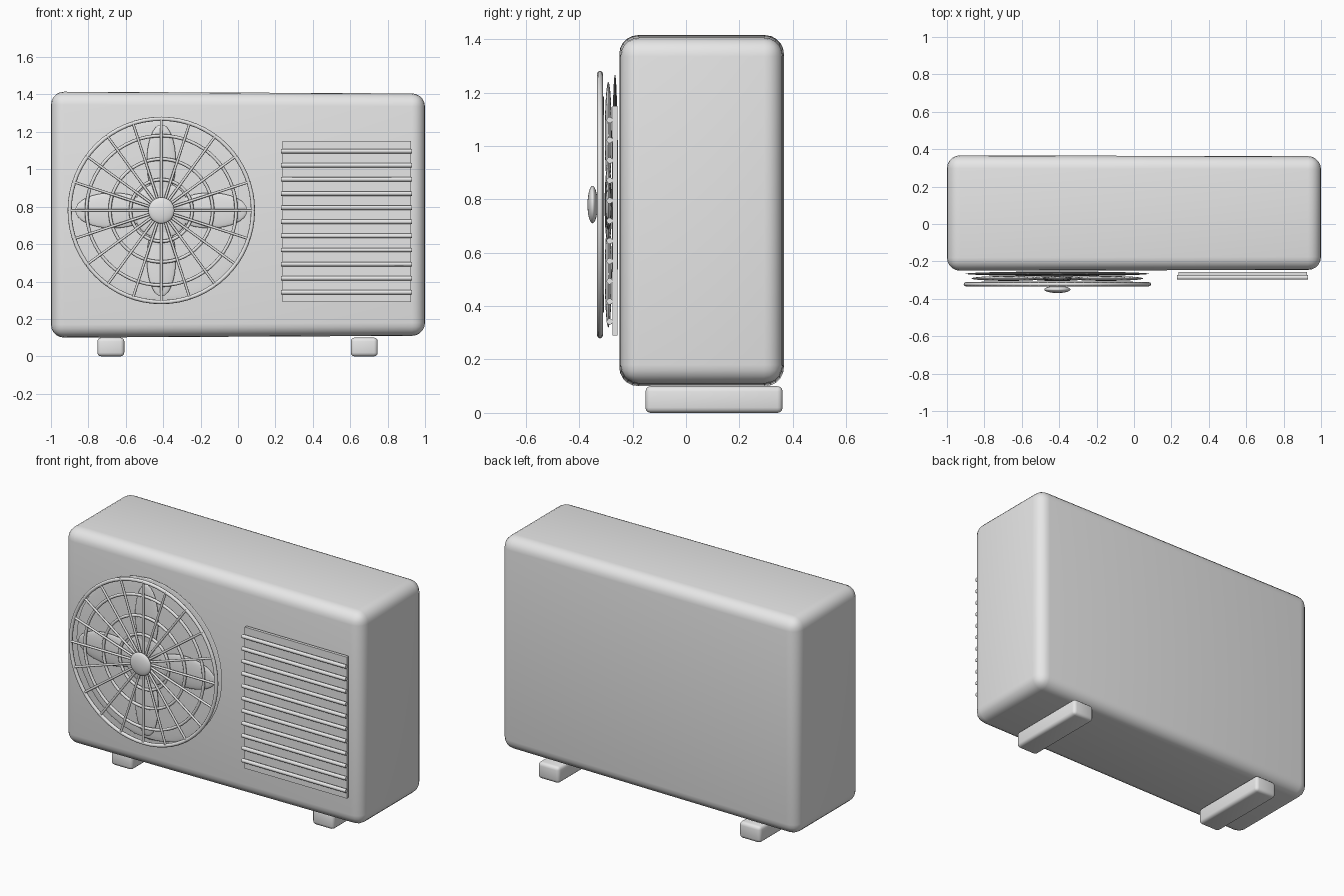
import bpy, bmesh, math
from mathutils import Vector

if "Cube" in bpy.data.objects:
    bpy.data.objects.remove(bpy.data.objects["Cube"])

grey = bpy.data.materials.new("light_grey")
grey.diffuse_color = (0.8, 0.8, 0.8, 1)
grey.use_nodes = True
grey.node_tree.nodes["Principled BSDF"].inputs["Base Color"].default_value = grey.diffuse_color

FAN_X, FAN_Z = -0.41, 0.78


def finish(ob, name, angle=40):
    ob.name = name
    ob.data.materials.clear()
    ob.data.materials.append(grey)
    bpy.ops.object.select_all(action='DESELECT')
    ob.select_set(True)
    bpy.context.view_layer.objects.active = ob
    bpy.ops.object.transform_apply(location=False, rotation=True, scale=True)
    bpy.ops.object.shade_smooth_by_angle(angle=math.radians(angle))
    return ob


def box(name, lo, hi, bevel=0.0, segs=3, taper=0.0):
    lo, hi = Vector(lo), Vector(hi)
    bm = bmesh.new()
    bmesh.ops.create_cube(bm, size=1)
    for v in bm.verts:
        v.co = Vector(v.co[i] * (hi - lo)[i] for i in range(3))
        if v.co.x > 0:  # slightly smaller right end
            v.co.y *= 1 - taper
            v.co.z *= 1 - taper
    if bevel:
        bmesh.ops.bevel(bm, geom=bm.edges[:], offset=bevel, segments=segs,
                        profile=0.5, affect='EDGES')
    me = bpy.data.meshes.new(name)
    bm.to_mesh(me)
    bm.free()
    ob = bpy.data.objects.new(name, me)
    ob.location = (lo + hi) / 2
    bpy.context.collection.objects.link(ob)
    return finish(ob, name)


def ellipsoid(name, loc, radii, turn=0.0, segs=32):
    bpy.ops.mesh.primitive_uv_sphere_add(segments=segs, ring_count=16, location=loc,
                                         rotation=(0, turn, 0))
    ob = bpy.context.object
    ob.scale = radii
    return finish(ob, name)


def ring(name, radius, thick, y):
    bpy.ops.mesh.primitive_torus_add(major_radius=radius, minor_radius=thick,
                                     major_segments=64, minor_segments=8,
                                     location=(FAN_X, y, FAN_Z),
                                     rotation=(math.pi / 2, 0, 0))
    return finish(bpy.context.object, name, 60)


def rod(name, a, b, r):
    a, b = Vector(a), Vector(b)
    bpy.ops.mesh.primitive_cylinder_add(vertices=8, radius=r, depth=(b - a).length,
                                        location=(a + b) / 2)
    ob = bpy.context.object
    ob.rotation_euler = (b - a).to_track_quat('Z', 'Y').to_euler()
    return finish(ob, name, 60)


# Rounded cabinet and feet
box("cabinet", (-1, -0.25, 0.10), (1, 0.367, 1.415), 0.07, 5, 0.015)
for side, x in (("left", -0.68), ("right", 0.675)):
    box(side + "_foot", (x - 0.072, -0.152, 0), (x + 0.072, 0.362, 0.10), 0.02)

# Fan backing disc, blades and hub
ellipsoid("fan_back_disc", (FAN_X, -0.266, FAN_Z), (0.49, 0.012, 0.49), segs=64)
for i in range(4):
    a = i * math.pi / 2
    width = 0.095 if i % 2 == 0 else 0.078
    ellipsoid("fan_blade", (FAN_X + 0.26 * math.cos(a), -0.291, FAN_Z - 0.26 * math.sin(a)),
              (0.20, 0.013, width), a)
ellipsoid("fan_hub", (FAN_X, -0.291, FAN_Z), (0.15, 0.014, 0.15))

# Grille rings, spokes and centre cap
ring("grille_rim", 0.49, 0.011, -0.322)
for r in (0.40, 0.275, 0.165):
    ring("grille_ring", r, 0.009, -0.316)
for i in range(20):
    a = i * math.tau / 20
    c, s = math.cos(a), math.sin(a)
    rod("grille_spoke", (FAN_X, -0.325, FAN_Z),
        (FAN_X + 0.495 * c, -0.325, FAN_Z + 0.495 * s), 0.007)
ellipsoid("grille_cap", (FAN_X, -0.35, FAN_Z), (0.07, 0.019, 0.07))

# Vent plate with horizontal slats
box("vent_plate", (0.237, -0.275, 0.29), (0.925, -0.257, 1.15))
for i in range(11):
    z = 1.097 - i * 0.0755
    rod("vent_slat", (0.23, -0.286, z), (0.93, -0.286, z), 0.012)
